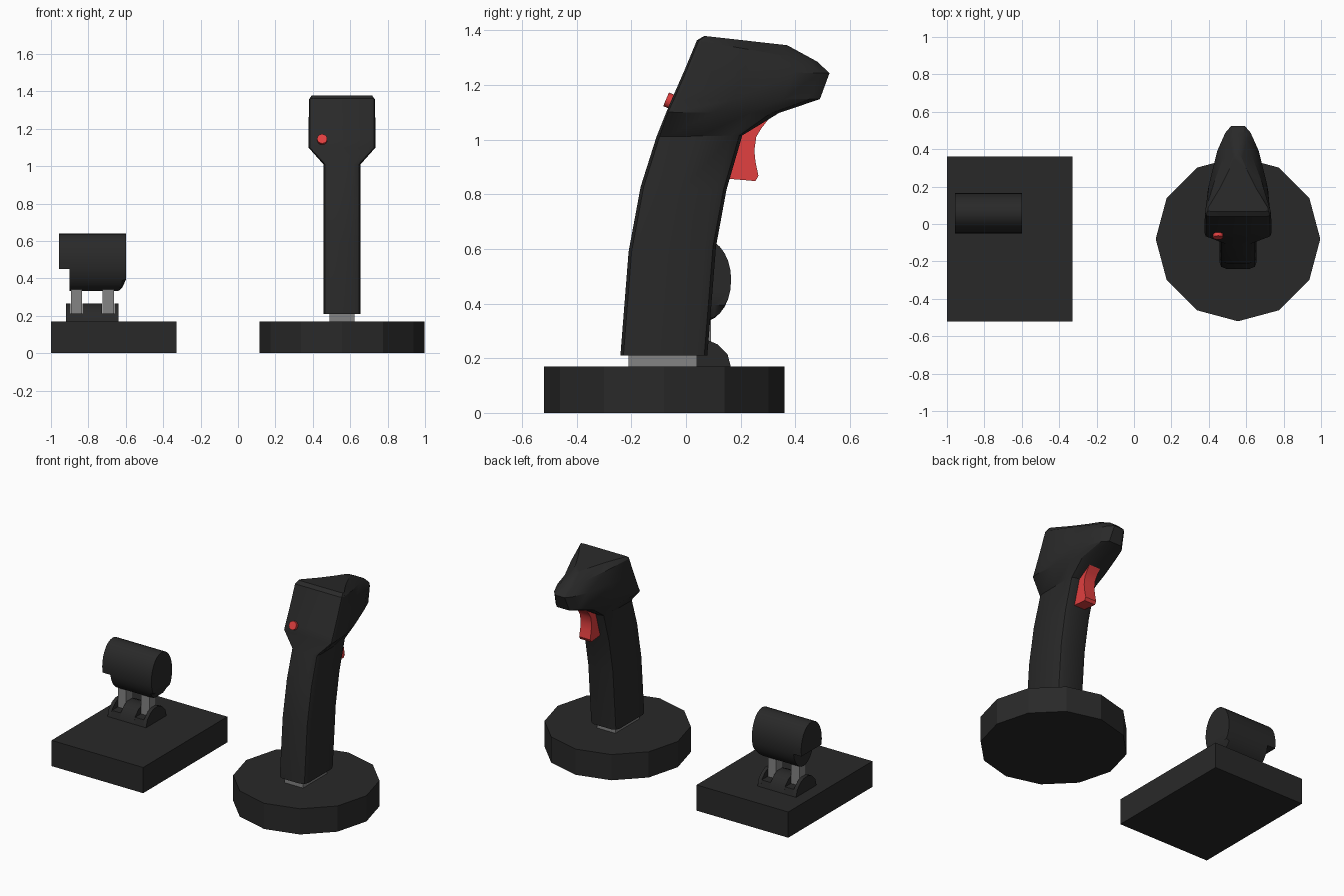
import bpy, bmesh, math
from mathutils import Vector

if "Cube" in bpy.data.objects:
    bpy.data.objects.remove(bpy.data.objects["Cube"])


def material(name, r, g, b):
    m = bpy.data.materials.new(name)
    m.diffuse_color = (r, g, b, 1)
    m.use_nodes = True
    m.node_tree.nodes["Principled BSDF"].inputs["Base Color"].default_value = m.diffuse_color
    return m


BLACK = material("black_plastic", 0.022, 0.022, 0.022)
RED = material("red_plastic", 0.75, 0.05, 0.05)
GREY = material("grey_metal", 0.23, 0.23, 0.23)


def loft(name, rings, mat, smooth=None):
    """Skin a list of equally long closed rings and cap both ends."""
    bm = bmesh.new()
    vs = [[bm.verts.new(p) for p in ring] for ring in rings]
    n = len(vs[0])
    for a, b in zip(vs, vs[1:]):
        for i in range(n):
            j = (i + 1) % n
            bm.faces.new((a[i], a[j], b[j], b[i]))
    bm.faces.new(vs[0])
    bm.faces.new(vs[-1])
    bmesh.ops.remove_doubles(bm, verts=bm.verts, dist=1e-5)
    bmesh.ops.recalc_face_normals(bm, faces=bm.faces)
    me = bpy.data.meshes.new(name)
    bm.to_mesh(me)
    bm.free()
    ob = bpy.data.objects.new(name, me)
    bpy.context.collection.objects.link(ob)
    me.materials.append(mat)
    if smooth:
        bpy.ops.object.select_all(action='DESELECT')
        ob.select_set(True)
        bpy.context.view_layer.objects.active = ob
        bpy.ops.object.shade_smooth_by_angle(angle=math.radians(smooth))
    return ob


def prism(name, outline, x0, x1, mat, smooth=None):
    """Extrude a (y, z) outline along x."""
    return loft(name, [[(x, y, z) for y, z in outline] for x in (x0, x1)], mat, smooth)


def box(name, x0, x1, y0, y1, z0, z1, mat):
    return prism(name, [(y0, z0), (y1, z0), (y1, z1), (y0, z1)], x0, x1, mat)


def disc(center, axis, radius, sides):
    """Ring of points around a centre, perpendicular to an axis lying in the yz plane."""
    u, v = Vector((1, 0, 0)), axis.cross(Vector((1, 0, 0)))
    return [center + radius * (u * math.cos(a) + v * math.sin(a))
            for a in (math.tau * i / sides for i in range(sides))]


def interp(table, t):
    for (a, va), (b, vb) in zip(table, table[1:]):
        if t <= b:
            return va + (vb - va) * max(0, t - a) / (b - a)
    return table[-1][1]


# --- Stick base and collar
SX = 0.556
up = Vector((0, 0, 1))
loft("stick_base", [disc(Vector((SX, -0.08, z)), up, 0.44, 12) for z in (0, 0.17)], BLACK)
box("stick_collar", SX - 0.067, SX + 0.067, -0.21, 0.04, 0.16, 0.22, GREY)

# --- Grip: rounded stem sections widening into a head that tapers to a nose
stem_t = (0, 0.035, 0.12, 0.5, 0.88, 0.965, 1)
stem_w = (0.062, 0.09, 0.1, 0.1, 0.1, 0.09, 0.062)
head_t = (0, 0.015, 0.06, 0.42, 0.75, 0.93, 1)
plan = [(-0.1, 0.18), (0.09, 0.177), (0.315, 0.137), (0.46, 0.087), (0.513, 0.05), (0.53, 0.03)]


def grip_ring(front, back, ts, width):
    half = []
    for k, t in enumerate(ts):
        p = Vector((0, *front)).lerp(Vector((0, *back)), t)
        half.append((width(k, p.y), p.y, p.z))
    return ([(SX + w, y, z) for w, y, z in half] +
            [(SX - w, y, z) for w, y, z in reversed(half)])


def head_width(scale):
    return lambda k, y: interp(plan, y) * scale[k]


rings = [grip_ring(f, b, stem_t, lambda k, y: stem_w[k]) for f, b in [
    ((-0.24, 0.21), (0.078, 0.21)), ((-0.21, 0.59), (0.11, 0.61)),
    ((-0.166, 0.827), (0.148, 0.816)), ((-0.108, 1.01), (0.206, 1.015))]]
rings += [grip_ring(f, b, head_t, head_width(s)) for f, b, s in [
    ((-0.072, 1.1), (0.34, 1.097), (0.87, 0.96, 1, 0.96, 0.88, 0.75, 0.5)),
    ((-0.053, 1.145), (0.49, 1.148), (0.87, 0.96, 1, 1, 0.97, 0.9, 0.7)),
    ((-0.007, 1.25), (0.525, 1.243), (0.87, 0.96, 1, 1, 1, 1, 1)),
    ((0.04, 1.363), (0.48, 1.285), (0.87, 0.96, 0.99, 0.83, 0.62, 0.5, 0.4)),
    ((0.067, 1.379), (0.37, 1.345), (0.83, 0.91, 0.91, 0.6, 0.32, 0.18, 0.1))]]
loft("grip", rings, BLACK, 28)

# --- Trigger and thumb button
prism("trigger", [(0.15, 0.857), (0.254, 0.848), (0.265, 0.867), (0.254, 0.92), (0.25, 0.96),
                  (0.257, 1.01), (0.275, 1.04), (0.31, 1.085), (0.2, 1.085), (0.14, 0.95)],
      SX - 0.04, SX + 0.04, RED, 30)
out = Vector((0, -0.922, 0.387))
tip = Vector((0.45, -0.073, 1.147))
loft("thumb_button", [disc(tip - out * d, out, 0.027, 16) for d in (0.05, 0)], RED, 30)

# --- Throttle base
box("throttle_base", -1, -0.33, -0.52, 0.36, 0, 0.17, BLACK)

# --- Pivot hump with two slots, and the two arms in them
TY = 0.057
arms = [(-0.896, -0.832), (-0.726, -0.661)]
right_side = [(0.108, 0.165), (0.095, 0.214), (0.06, 0.25), (0.025, 0.265)]


def hump(top):
    pts = [(y, min(z, top)) for y, z in right_side]
    return [(TY + y, z) for y, z in pts] + [(TY - y, z) for y, z in reversed(pts)]


cuts = [(-0.92, 1), (arms[0][0], 0.212), (arms[0][1], 1), (arms[1][0], 0.212), (arms[1][1], 1)]
hump_rings = []
for (x, top), x1 in zip(cuts, [c[0] for c in cuts[1:]] + [-0.638]):
    hump_rings += [[(xx, y, z) for y, z in hump(top)] for xx in (x, x1)]
loft("throttle_pivot", hump_rings, BLACK, 30)
for i, (x0, x1) in enumerate(arms):
    box(f"throttle_arm_{i + 1}", x0 + 0.002, x1 - 0.002, TY - 0.035, TY + 0.035, 0.2, 0.38, GREY)

# --- Throttle handle: tall oval, stepped at its left end and chamfered at its right
oval = []
for i in range(28):
    a = math.tau * i / 28
    oval.append((TY + 0.108 * math.cos(a), 0.49 + 0.15 * math.sin(a) - (0.008 if math.sin(a) < 0 else 0)))
steps = [(-0.958, 0.45), (-0.9, 0.45), (-0.9, 0.332), (-0.64, 0.332), (-0.62, 0.35), (-0.598, 0.395)]
loft("throttle_handle", [[(x, y, max(z, low)) for y, z in oval] for x, low in steps], BLACK, 30)
